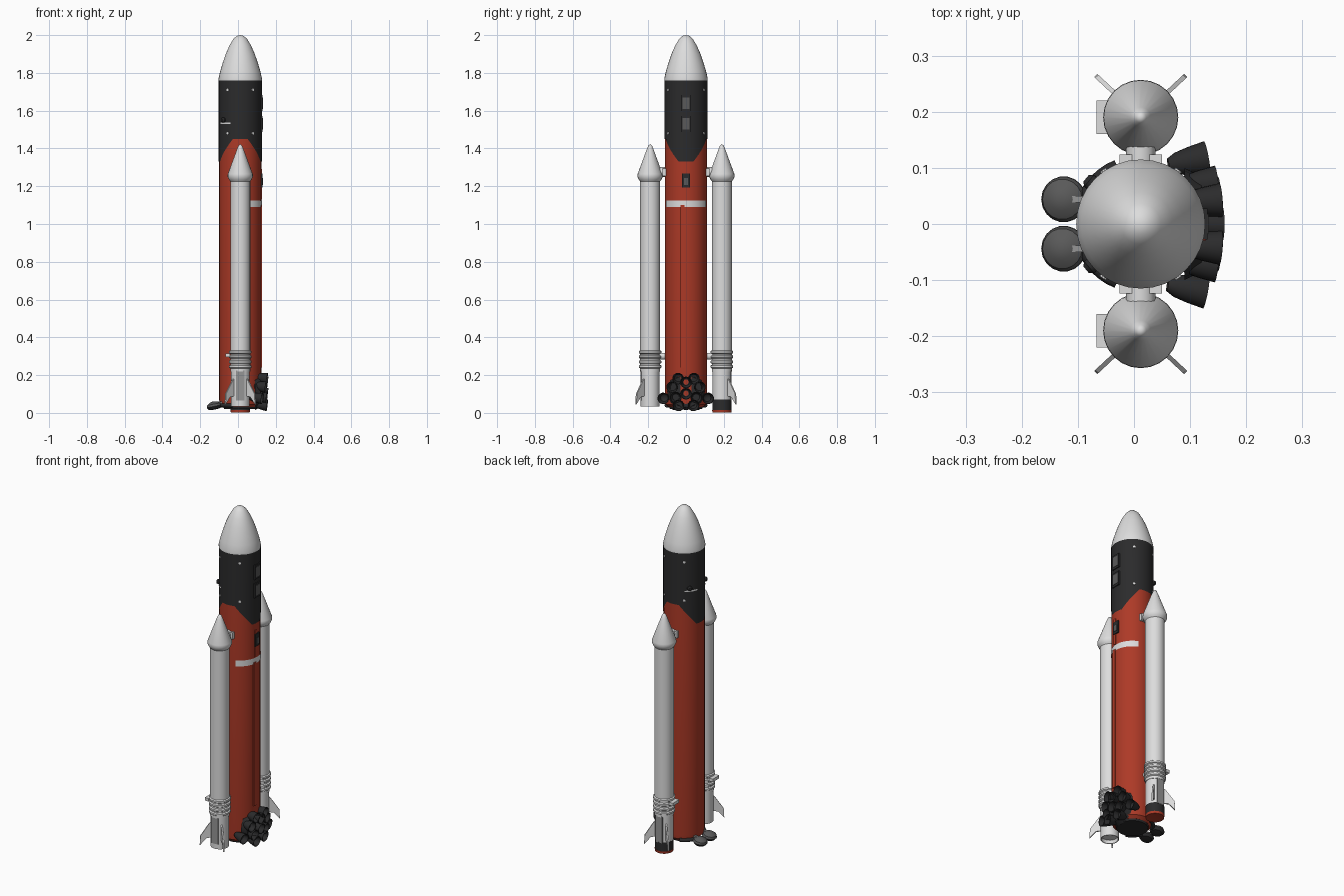
import bpy, bmesh, math
from mathutils import Vector, Matrix

if "Cube" in bpy.data.objects:
    bpy.data.objects.remove(bpy.data.objects["Cube"])

CX = 0.012           # axis offset of the whole rocket
R = 0.114            # core radius
BY = 0.19            # booster distance from the core


def material(name, rgb):
    m = bpy.data.materials.new(name)
    m.diffuse_color = (*rgb, 1)
    m.use_nodes = True
    m.node_tree.nodes["Principled BSDF"].inputs["Base Color"].default_value = m.diffuse_color
    return m


WHITE = material("white paint", (0.72, 0.72, 0.72))
RED = material("rust red", (0.42, 0.042, 0.02))
BLACK = material("black", (0.024, 0.024, 0.025))
GREY = material("mid grey", (0.3, 0.3, 0.3))
DARK = material("dark grey", (0.1, 0.1, 0.1))


def finish(name, bm, mat, smooth=True):
    bmesh.ops.recalc_face_normals(bm, faces=bm.faces[:])
    me = bpy.data.meshes.new(name)
    bm.to_mesh(me)
    bm.free()
    me.materials.append(mat)
    ob = bpy.data.objects.new(name, me)
    bpy.context.collection.objects.link(ob)
    if smooth:
        bpy.ops.object.select_all(action='DESELECT')
        ob.select_set(True)
        bpy.context.view_layer.objects.active = ob
        bpy.ops.object.shade_smooth_by_angle(angle=math.radians(35))
    return ob


def lathe(name, profile, mat, loc=(CX, 0, 0), axis=(0, 0, 1), sides=32):
    """Revolve (radius, height) points around an axis."""
    bm = bmesh.new()
    rings = []
    for r, z in profile:
        if r == 0:
            rings.append([bm.verts.new((0, 0, z))] * sides)
        else:
            rings.append([bm.verts.new((r * math.cos(a), r * math.sin(a), z))
                          for a in (2 * math.pi * i / sides for i in range(sides))])
    for lo, hi in zip(rings, rings[1:]):
        for i in range(sides):
            j = (i + 1) % sides
            bm.faces.new(list(dict.fromkeys((lo[i], lo[j], hi[j], hi[i]))))
    rot = Vector((0, 0, 1)).rotation_difference(Vector(axis)).to_matrix().to_4x4()
    bm.transform(Matrix.Translation(loc) @ rot)
    return finish(name, bm, mat)


def box(name, loc, size, mat, turn=0):
    bm = bmesh.new()
    bmesh.ops.create_cube(bm, size=1)
    bm.transform(Matrix.Translation(loc) @ Matrix.Rotation(turn, 4, 'Z')
                 @ Matrix.Diagonal((*size, 1)))
    return finish(name, bm, mat, False)


def shell(name, r, a0, a1, low, high, mat, steps=24):
    """Thin curved plate; low is a height or a function of angle."""
    bm = bmesh.new()
    cols = []
    for i in range(steps + 1):
        a = a0 + (a1 - a0) * i / steps
        z = low(a) if callable(low) else low
        x, y = CX + r * math.cos(a), r * math.sin(a)
        cols.append((bm.verts.new((x, y, z)), bm.verts.new((x, y, high))))
    for p, q in zip(cols, cols[1:]):
        bm.faces.new((p[0], q[0], q[1], p[1]))
    bmesh.ops.remove_doubles(bm, verts=bm.verts[:], dist=1e-5)
    return finish(name, bm, mat)


def polar(deg, r, z):
    a = math.radians(deg)
    return (CX + r * math.cos(a), r * math.sin(a), z)


# Core stage: red tank, black upper collar with stepped hem, white nose
lathe("core_tank", [(0, 0.03), (0.09, 0.03), (0.108, 0.045), (0.112, 0.07),
                    (0.112, 1.6), (0, 1.6)], RED)


def hem(a):
    from_y = math.degrees(math.acos(min(1, abs(math.sin(a)))))
    t = min(1, max(0, (from_y - 20) / 50))
    return 1.45 - 0.12 * t


shell("upper_collar", R, 0, 2 * math.pi, hem, 1.765, BLACK, 72)
lathe("nose_fairing", [(R + 0.001, 1.76), (R + 0.001, 1.77), (0.106, 1.81), (0.094, 1.85),
                       (0.077, 1.9), (0.057, 1.945), (0.036, 1.98),
                       (0.018, 1.996), (0, 2.0)], WHITE)
lathe("core_base", [(0, 0.02), (0.085, 0.02), (0.09, 0.032), (0, 0.032)], BLACK)

# White band around the engine side
a = math.radians(67)
shell("white_band", 0.1145, -a, a, 1.09, 1.125, WHITE)

# Raceways and fittings on the engine side
box("raceway", (CX + 0.110, -0.018, 0.67), (0.012, 0.022, 0.86), RED)
box("raceway_upper", (CX + 0.110, -0.012, 1.21), (0.010, 0.014, 0.16), RED)
box("service_hatch", (CX + 0.111, 0, 1.23), (0.014, 0.04, 0.075), BLACK)
box("hatch_cover", (CX + 0.118, 0, 1.225), (0.006, 0.022, 0.035), DARK)

# Framed windows in the collar
for z in (1.64, 1.53):
    box("window_frame", (CX + 0.112, 0, z), (0.014, 0.055, 0.085), BLACK)
    box("window_pane", (CX + 0.118, 0, z), (0.006, 0.036, 0.06), DARK)

# Small round ports and side knobs on the collar
for deg in (55, 125, 235, 305):
    d = polar(deg, 1, 0)
    for z in (1.71, 1.48):
        lathe("port", [(0, -0.004), (0.007, -0.004), (0.007, 0.004), (0, 0.004)], WHITE,
              polar(deg, R, z), (d[0] - CX, d[1], 0), 10)
for deg in (140, 220):
    d = polar(deg, 1, 0)
    lathe("side_knob", [(0, -0.01), (0.014, -0.01), (0.014, 0.006), (0.008, 0.013), (0, 0.013)],
          BLACK, polar(deg, R, 1.55), (d[0] - CX, d[1], 0), 12)
    a = math.radians(deg)
    shell("handrail", R + 0.002, a - 0.25, a + 0.4, 1.53, 1.538, WHITE, 6)

# Side boosters
for s, label in ((-1, "front"), (1, "back")):
    y = s * BY
    c = (CX, y, 0)
    foot = 0.035 if s < 0 else 0.065
    lathe(label + "_booster_body", [(0, 0.22), (0.053, 0.22), (0.053, 1.25), (0, 1.25)],
          WHITE, c, sides=24)
    lathe(label + "_booster_nose", [(0.052, 1.225), (0.06, 1.235), (0.067, 1.25), (0.066, 1.265),
                                    (0.018, 1.395), (0.01, 1.415), (0, 1.423)],
          WHITE, c, sides=24)
    lathe(label + "_booster_skirt", [(0, foot + 0.02), (0.044, foot + 0.02), (0.046, foot),
                                     (0.05, foot), (0.05, 0.24)], WHITE, c, sides=24)
    for z in (0.245, 0.27, 0.297, 0.322):
        lathe(label + "_booster_ring", [(0.052, z - 0.01), (0.06, z - 0.005),
                                        (0.06, z + 0.005), (0.052, z + 0.01)],
              WHITE, c, sides=24)
    # outward panel on the skirt
    box(label + "_skirt_panel", (CX, y + s * 0.046, 0.145), (0.045, 0.009, 0.16), GREY)
    box(label + "_sensor_pod", (CX - 0.066, y, 0.305), (0.025, 0.06, 0.018), WHITE)
    # upper and lower couplings to the core
    for z, r in ((1.275, 0.026), (0.3, 0.018)):
        lathe(label + "_coupling", [(0, 0), (r, 0), (r, 0.06), (0, 0.06)], WHITE,
              (CX, s * 0.1, z), (0, s, 0), 16)
    box(label + "_coupling_pad", (CX, s * 0.115, 1.275), (0.075, 0.018, 0.04), WHITE)
    # swept diagonal fins
    for sx in (-1, 1):
        bm = bmesh.new()
        out = Vector((sx * 0.73, s * 0.68, 0))
        side = Vector((-out.y, out.x, 0)) * 0.004
        pts = [(0.04, 0.19), (0.06, 0.17), (0.107, 0.1), (0.11, 0.045), (0.075, 0.085), (0.04, 0.09)]
        walls = [[bm.verts.new(Vector(c) + out * r + Vector((0, 0, z)) + side * k)
                  for r, z in pts] for k in (-1, 1)]
        for w in walls:
            bm.faces.new(w)
        for i in range(len(pts)):
            j = (i + 1) % len(pts)
            bm.faces.new((walls[0][i], walls[0][j], walls[1][j], walls[1][i]))
        finish(label + "_fin", bm, WHITE, False)

# Nozzle block under the back booster
back = (CX, BY, 0)
lathe("back_nozzle", [(0.04, 0.015), (0.051, 0.015), (0.051, 0.07), (0, 0.07)], BLACK, back, sides=24)
lathe("back_nozzle_rim", [(0, 0.012), (0.042, 0.002), (0.05, 0.002), (0.052, 0.016), (0.046, 0.018)],
      RED, back, sides=24)

# Engine cluster: outward-facing bells on the +x side
bell = [(0.012, -0.04), (0.02, -0.025), (0.026, 0), (0.031, 0.03),
        (0.028, 0.03), (0.02, 0.0), (0, -0.015)]
cluster = [(-0.04, 0.185), (0.04, 0.185), (0, 0.165), (-0.07, 0.14), (0.07, 0.14), (0, 0.105),
           (-0.052, 0.085), (0.052, 0.085), (-0.115, 0.08), (0.112, 0.08),
           (-0.038, 0.043), (0.038, 0.043)]
for y, z in cluster:
    x = 0.128 - 2.2 * y * y
    lathe("engine_bell", bell, BLACK, (x, y, z), (1, y * 1.6, -0.12), 16)
lathe("engine_mount", [(0, 0), (0.1, 0), (0.085, 0.03), (0, 0.03)], BLACK,
      (0.09, 0, 0.115), (1, 0, 0), 20)

# Two tilted domes on the far side with curved feed pipes
for s in (-1, 1):
    y = s * 0.044
    lathe("dome", [(0, -0.018), (0.03, -0.016), (0.04, -0.003), (0.036, 0.009),
                   (0.02, 0.02), (0, 0.024)], DARK, (-0.126, y, 0.038), (-0.2, 0, 1), 18)
    lathe("dome_underside", [(0, -0.021), (0.031, -0.018), (0.041, -0.004), (0.0, -0.006)],
          BLACK, (-0.126, y, 0.038), (-0.2, 0, 1), 18)
    box("dome_arm", (-0.095, y, 0.055), (0.06, 0.012, 0.012), GREY)
    cu = bpy.data.curves.new("feed_pipe", 'CURVE')
    cu.dimensions = '3D'
    cu.bevel_depth = 0.011
    cu.bevel_resolution = 2
    cu.use_fill_caps = True
    sp = cu.splines.new('POLY')
    sp.points.add(6)
    for i, p in enumerate(sp.points):
        p.co = (*polar(s * (112 + 8 * i), 0.112, 0.04), 1)
    cu.materials.append(BLACK)
    bpy.context.collection.objects.link(bpy.data.objects.new("feed_pipe", cu))
